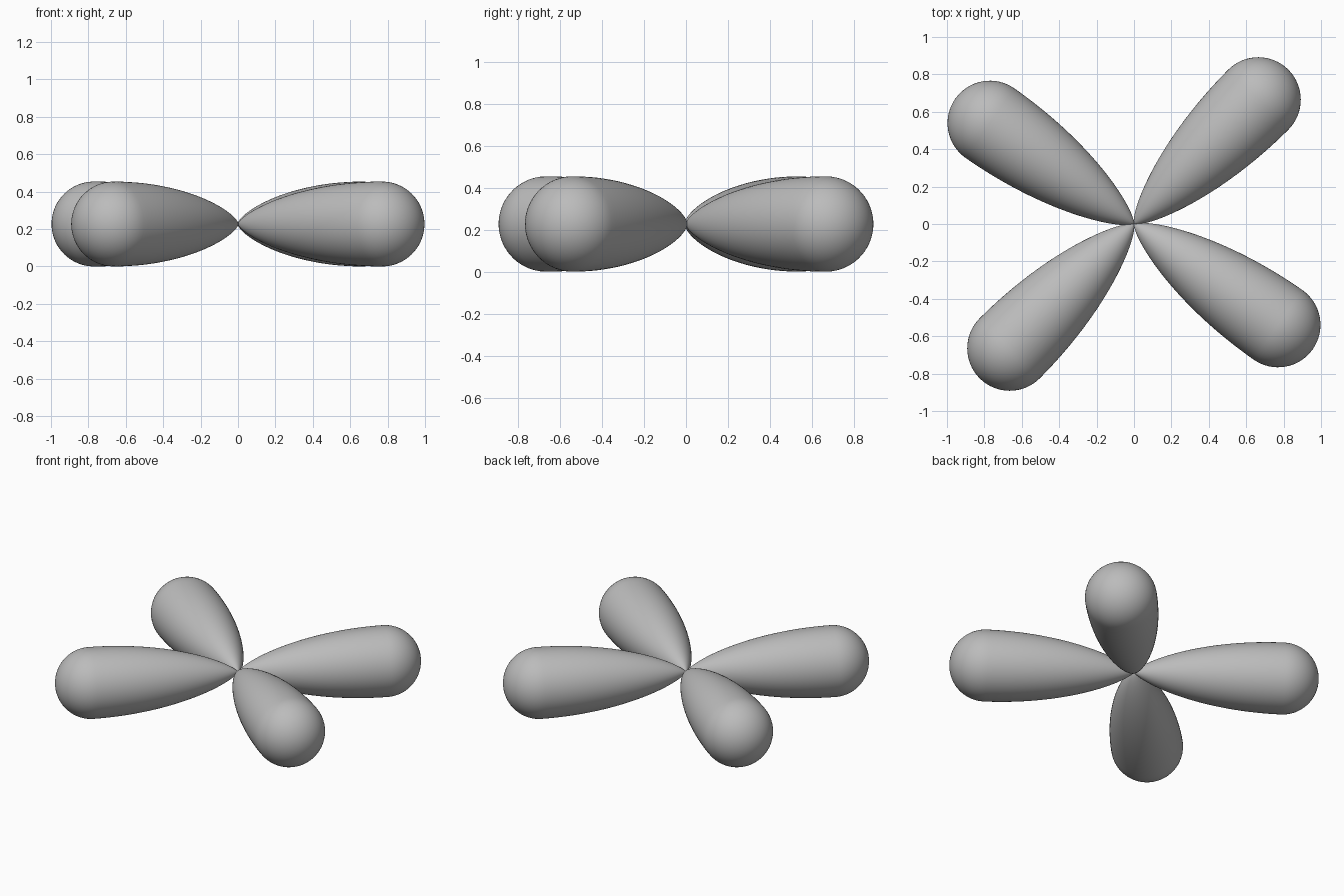
import bpy
import bmesh
from math import sin, cos, pi, radians

cube = bpy.data.objects.get("Cube")
if cube:
    bpy.data.objects.remove(cube, do_unlink=True)

RADIUS = 0.227   # thickest part of a lobe
REACH = 0.94     # distance from the middle to the centre of the round cap
SEGMENTS = 64

grey = bpy.data.materials.new("plain_grey")
grey.use_nodes = True
colour = (0.5, 0.5, 0.5, 1)
grey.diffuse_color = colour
grey.node_tree.nodes["Principled BSDF"].inputs["Base Color"].default_value = colour


def lobe_profile():
    """Distance and radius pairs: a tapering stem, then a hemispherical cap."""
    stem = [(i / 40) ** 1.5 for i in range(1, 41)]
    points = [(REACH * t, RADIUS * (1 - (1 - t) ** 2) ** 0.75) for t in stem]
    caps = [pi / 2 * i / 16 for i in range(1, 16)]
    return points + [(REACH + RADIUS * sin(a), RADIUS * cos(a)) for a in caps]


def make_lobe(name, angle):
    bm = bmesh.new()
    rings = []
    for d, r in lobe_profile():
        turns = [2 * pi * i / SEGMENTS for i in range(SEGMENTS)]
        rings.append([bm.verts.new((d, r * cos(a), r * sin(a))) for a in turns])
    inner = bm.verts.new((0, 0, 0))
    outer = bm.verts.new((REACH + RADIUS, 0, 0))
    for i in range(SEGMENTS):
        j = (i + 1) % SEGMENTS
        bm.faces.new((inner, rings[0][j], rings[0][i]))
        bm.faces.new((outer, rings[-1][i], rings[-1][j]))
        for a, b in zip(rings, rings[1:]):
            bm.faces.new((a[i], a[j], b[j], b[i]))
    bmesh.ops.recalc_face_normals(bm, faces=bm.faces)
    for face in bm.faces:
        face.smooth = True
    mesh = bpy.data.meshes.new(name)
    bm.to_mesh(mesh)
    bm.free()
    mesh.materials.append(grey)
    lobe = bpy.data.objects.new(name, mesh)
    lobe.location.z = RADIUS
    lobe.rotation_euler.z = radians(angle)
    bpy.context.collection.objects.link(lobe)


# Two opposed pairs of lobes, slightly off a right angle
for name, angle in (("back_left_lobe", 45), ("back_right_lobe", 145),
                    ("front_right_lobe", 225), ("front_left_lobe", 325)):
    make_lobe(name, angle)
